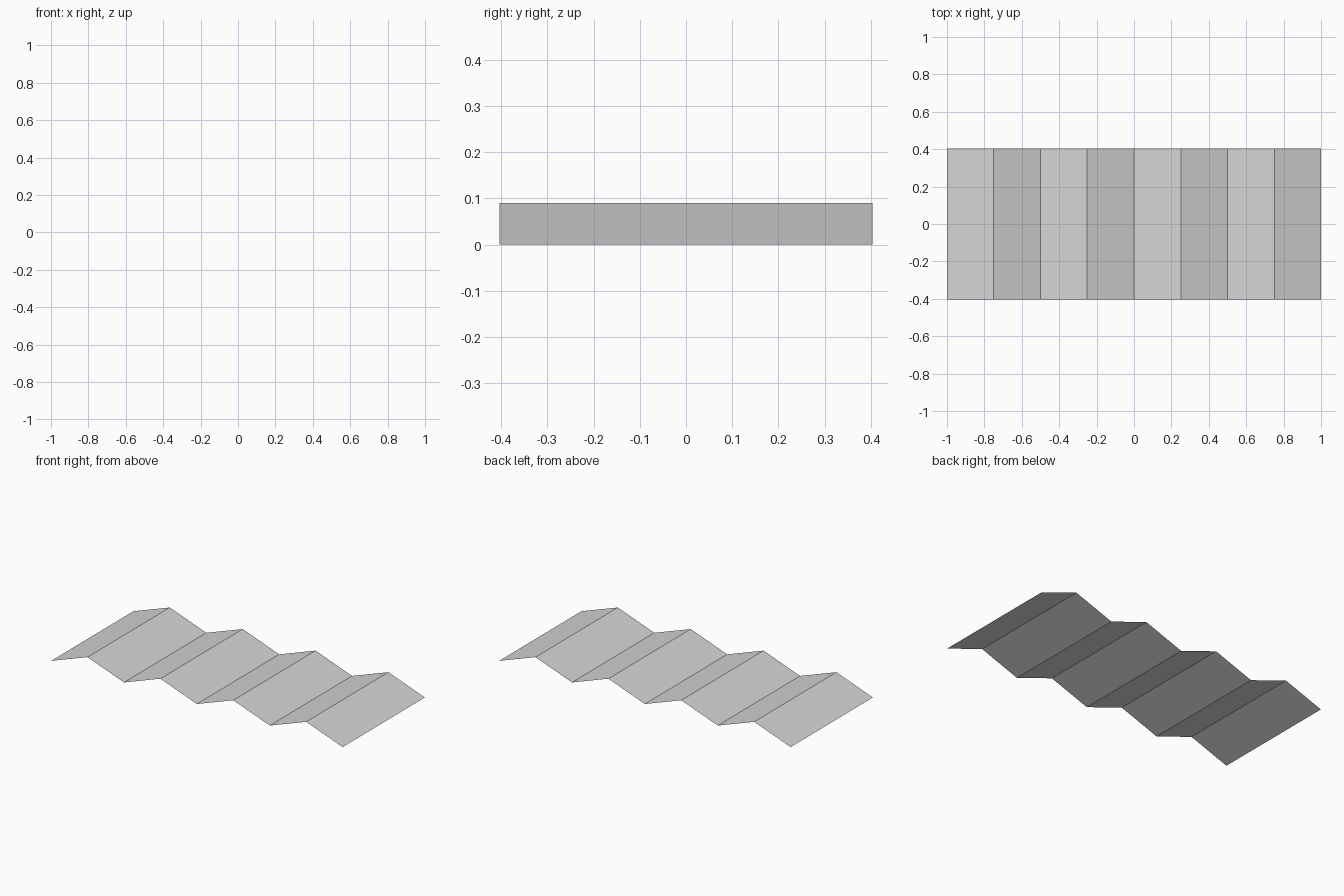
import bpy
import bmesh

if "Cube" in bpy.data.objects:
    bpy.data.objects.remove(bpy.data.objects["Cube"])

HALF_WIDTH = 0.403   # y extent
HEIGHT = 0.09        # ridge height
FOLDS = 8            # flat panels along x

# Light grey sheet colour
grey = bpy.data.materials.new("light grey")
grey.diffuse_color = (0.665, 0.665, 0.665, 1.0)
grey.use_nodes = True
grey.node_tree.nodes["Principled BSDF"].inputs["Base Color"].default_value = grey.diffuse_color

# Zigzag profile along x, low at both ends
profile = [(-1 + 2 * i / FOLDS, HEIGHT * (i % 2)) for i in range(FOLDS + 1)]

# Sweep the profile across y as a thin folded sheet
bm = bmesh.new()
rows = [[bm.verts.new((x, y, z)) for x, z in profile]
        for y in (-HALF_WIDTH, HALF_WIDTH)]
for i in range(FOLDS):
    bm.faces.new((rows[0][i], rows[0][i + 1], rows[1][i + 1], rows[1][i]))

mesh = bpy.data.meshes.new("corrugated_sheet")
bm.to_mesh(mesh)
bm.free()
mesh.materials.append(grey)
sheet = bpy.data.objects.new("corrugated_sheet", mesh)
bpy.context.collection.objects.link(sheet)
